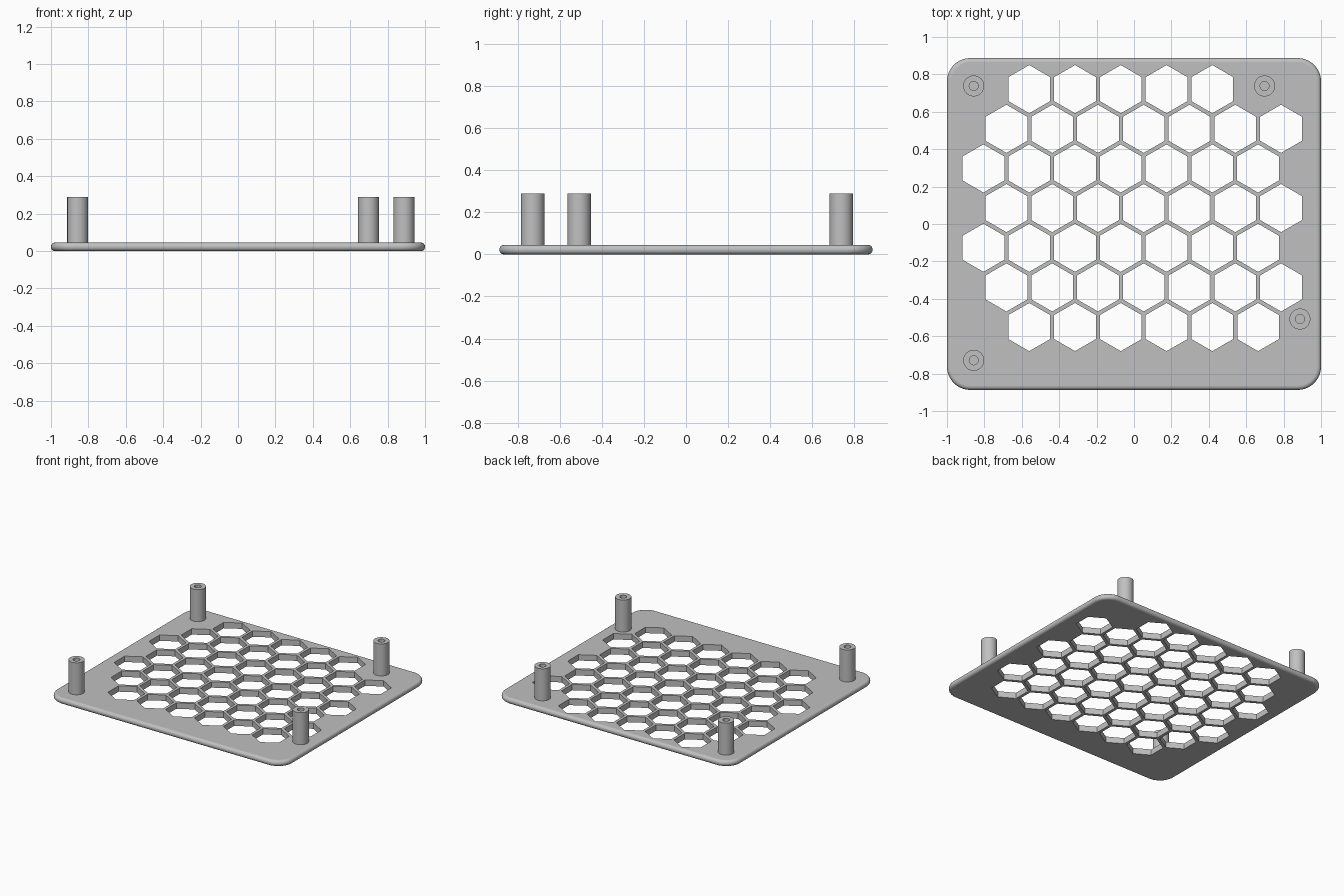
import bpy, bmesh, math

if "Cube" in bpy.data.objects:
    bpy.data.objects.remove(bpy.data.objects["Cube"])

HX, HY, T = 1.0, 0.887, 0.045      # plate half sizes and thickness
CORNER, FILLET = 0.125, 0.0215     # plan corner radius, edge rounding
POST_TOP, POST_R, HOLE_R = 0.29, 0.056, 0.024

grey = bpy.data.materials.new("plain grey")
grey.diffuse_color = (0.53, 0.53, 0.53, 1)
grey.use_nodes = True
grey.node_tree.nodes["Principled BSDF"].inputs["Base Color"].default_value = grey.diffuse_color


def make_object(name, bm):
    bmesh.ops.recalc_face_normals(bm, faces=bm.faces[:])
    mesh = bpy.data.meshes.new(name)
    bm.to_mesh(mesh)
    bm.free()
    obj = bpy.data.objects.new(name, mesh)
    bpy.context.collection.objects.link(obj)
    mesh.materials.append(grey)
    return obj


def shade(obj):
    bpy.ops.object.select_all(action='DESELECT')
    obj.select_set(True)
    bpy.context.view_layer.objects.active = obj
    bpy.ops.object.shade_smooth_by_angle(angle=math.radians(35))
    for p in obj.data.polygons:
        if abs(p.normal.z) > 0.999:
            p.use_smooth = False


def rounded_ring(bm, inset, z, steps=12):
    r = CORNER - inset
    ring = []
    for q, (sx, sy) in enumerate([(1, 1), (-1, 1), (-1, -1), (1, -1)]):
        for i in range(steps + 1):
            a = math.pi / 2 * (q + i / steps)
            ring.append(bm.verts.new((sx * (HX - CORNER) + r * math.cos(a),
                                      sy * (HY - CORNER) + r * math.sin(a), z)))
    return ring


def bridge(bm, a, b):
    n = len(a)
    for i in range(n):
        bm.faces.new((a[i], a[(i + 1) % n], b[(i + 1) % n], b[i]))


# plate with rounded corners and rounded rim
bm = bmesh.new()
angles = [math.pi / 2 * i / 6 for i in range(7)]
profile = [(FILLET * (1 - math.sin(a)), FILLET * (1 - math.cos(a))) for a in angles]
profile += [(i, T - z) for i, z in reversed(profile)]
rings = [rounded_ring(bm, i, z) for i, z in profile]
for a, b in zip(rings, rings[1:]):
    bridge(bm, a, b)
bm.faces.new(rings[0])
bm.faces.new(rings[-1])
plate = make_object("vent_plate", bm)

# hexagon cutters: first x and count for each row, from back to front
PITCH, HEX_R = 0.2447, 0.1287
rows = [(-0.560, 5), (-0.682, 7), (-0.805, 7), (-0.682, 7),
        (-0.805, 7), (-0.682, 7), (-0.560, 6)]
bm = bmesh.new()
for r, (x0, count) in enumerate(rows):
    y = 0.721 - r * 0.212
    for c in range(count):
        lo, hi = [[bm.verts.new((x0 + c * PITCH + HEX_R * math.sin(k * math.pi / 3),
                                 y + HEX_R * math.cos(k * math.pi / 3), z))
                   for k in range(6)] for z in (-0.1, 0.15)]
        bridge(bm, lo, hi)
        bm.faces.new(lo)
        bm.faces.new(hi)
cutter = make_object("hexagon_cutter", bm)
cutter.hide_render = True
mod = plate.modifiers.new("hexagons", 'BOOLEAN')
mod.operation, mod.solver, mod.object = 'DIFFERENCE', 'EXACT', cutter
bpy.context.view_layer.objects.active = plate
bpy.ops.object.modifier_apply(modifier=mod.name)
bpy.data.objects.remove(cutter)
shade(plate)

# hollow standoff posts, sunk slightly into the plate
posts = {"back_left_post": (-0.857, 0.738), "back_right_post": (0.698, 0.738),
         "front_left_post": (-0.857, -0.729), "front_right_post": (0.887, -0.508)}
for name, (x, y) in posts.items():
    bm = bmesh.new()
    loops = [[bm.verts.new((x + r * math.cos(k * math.tau / 40),
                            y + r * math.sin(k * math.tau / 40), z)) for k in range(40)]
             for r, z in [(POST_R, 0.035), (POST_R, POST_TOP),
                          (HOLE_R, POST_TOP), (HOLE_R, 0.035)]]
    for a, b in zip(loops, loops[1:] + loops[:1]):
        bridge(bm, a, b)
    shade(make_object(name, bm))
